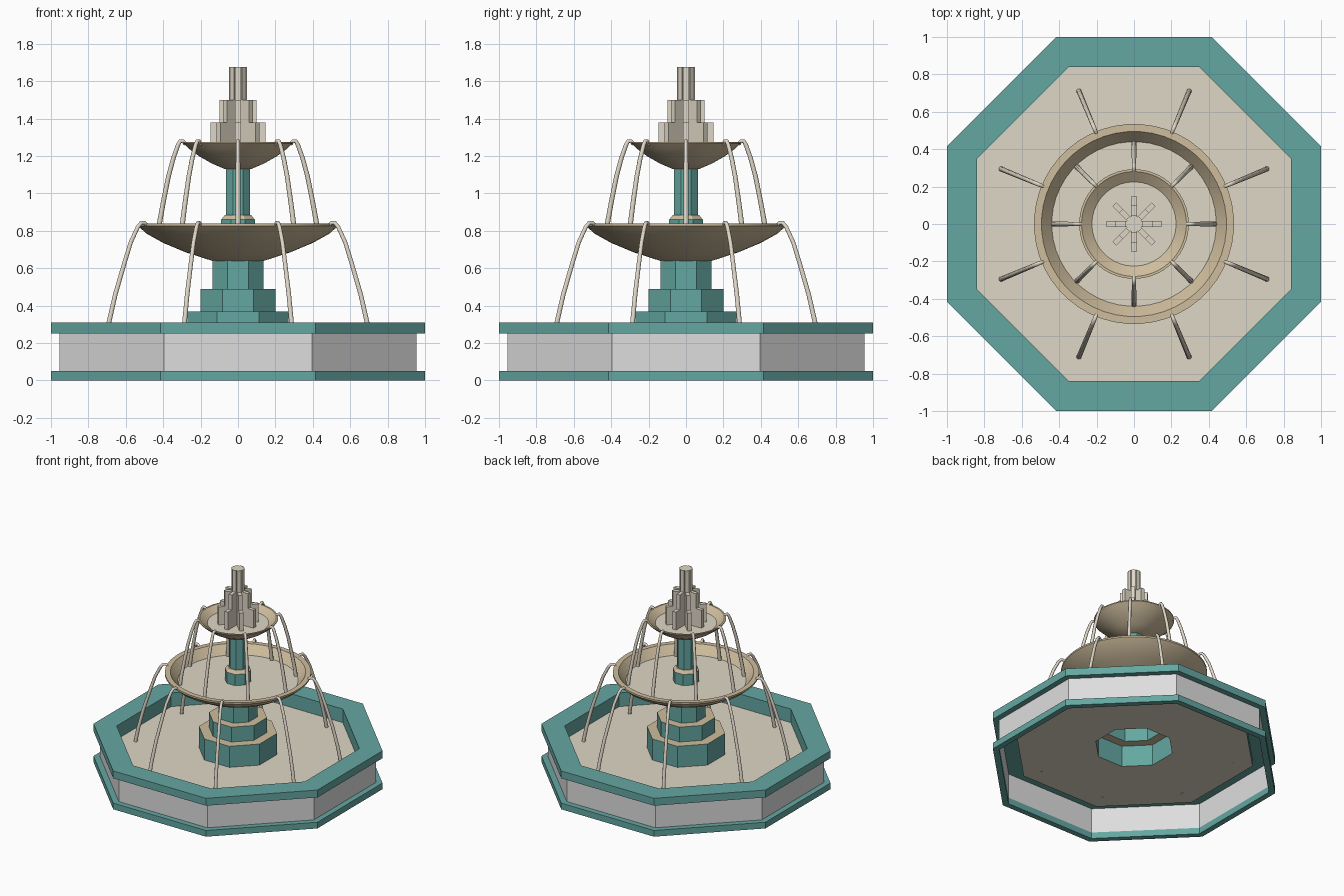
import bpy, bmesh, math
from mathutils import Matrix

cube = bpy.data.objects.get("Cube")
if cube:
    bpy.data.objects.remove(cube, do_unlink=True)


def material(name, rgb):
    m = bpy.data.materials.new(name)
    m.use_nodes = True
    m.diffuse_color = (*rgb, 1)
    bsdf = next(n for n in m.node_tree.nodes if n.type == 'BSDF_PRINCIPLED')
    bsdf.inputs["Base Color"].default_value = (*rgb, 1)
    return m


TEAL = material("teal stone", (0.13, 0.39, 0.36))
WHITE = material("white panel", (0.73, 0.73, 0.73))
TAN = material("tan stone", (0.62, 0.51, 0.34))
PALE = material("pale water", (0.74, 0.68, 0.57))


def finish(name, bm, mats):
    mesh = bpy.data.meshes.new(name)
    bm.to_mesh(mesh)
    bm.free()
    for m in mats:
        mesh.materials.append(m)
    ob = bpy.data.objects.new(name, mesh)
    bpy.context.collection.objects.link(ob)
    return ob


def lathe(name, profile, mats, accents=(), sides=8):
    """Revolve (radius, z) points; segments listed in accents use the second material.
    Octagons take flat-to-centre radii and face the axes."""
    bm = bmesh.new()
    octagon = sides == 8
    grow = 1 / math.cos(math.pi / 8) if octagon else 1
    rings = []
    for r, z in profile:
        ring = []
        for k in range(sides):
            a = math.tau * (k + 0.5) / sides
            ring.append(bm.verts.new((r * grow * math.cos(a), r * grow * math.sin(a), z)))
        rings.append(ring)
    for s, (lo, hi) in enumerate(zip(rings, rings[1:])):
        for k in range(sides):
            n = (k + 1) % sides
            f = bm.faces.new((lo[k], lo[n], hi[n], hi[k]))
            f.material_index = int(s in accents)
    bmesh.ops.remove_doubles(bm, verts=bm.verts, dist=0.0001)
    ob = finish(name, bm, mats)
    if not octagon:
        bpy.ops.object.select_all(action='DESELECT')
        ob.select_set(True)
        bpy.context.view_layer.objects.active = ob
        bpy.ops.object.shade_smooth_by_angle(angle=math.radians(32))
    return ob


# Octagonal basin, open underneath
lathe("base_trim", [(.955, .05), (.955, 0), (1, 0), (1, .05), (.955, .05)], [TEAL])
lathe("basin_wall", [(.955, .05), (.955, .25)], [WHITE])
lathe("basin_rim", [(.84, .25), (1, .25), (1, .31), (.84, .31), (.84, .2)], [TEAL])
lathe("basin_water", [(.84, .2), (.27, .2)], [PALE])

# Stepped hollow pedestal and upper column
lathe("pedestal", [(.27, .2), (.27, .37), (.2, .37), (.2, .49), (.135, .49), (.135, .65)],
      [TEAL, TAN], accents=(1, 3))
lathe("column", [(.09, .76), (.09, .86), (.07, .885), (.063, .885), (.063, 1.14)],
      [TEAL, TAN], accents=(1, 2))

# Two round bowls with water inside
lathe("lower_bowl", [(0, .64), (.14, .64), (.28, .685), (.4, .735), (.49, .785), (.535, .825),
                     (.535, .838), (.495, .838), (.44, .77), (0, .77)],
      [TAN, PALE], accents=(8,), sides=48)
lathe("upper_bowl", [(0, 1.13), (.07, 1.13), (.14, 1.16), (.21, 1.2), (.26, 1.237), (.293, 1.268),
                     (.293, 1.275), (.28, 1.275), (.225, 1.235), (0, 1.235)],
      [TAN, PALE], accents=(8,), sides=48)

# Stepped fins: four crossing slabs per tier make an eight-rayed star
bm = bmesh.new()
for reach, bottom, top in [(.148, 1.22, 1.38), (.1, 1.38, 1.5), (.047, 1.5, 1.675)]:
    for k in range(4):
        place = (Matrix.Rotation(k * math.pi / 4, 4, 'Z')
                 @ Matrix.Translation((0, 0, (bottom + top) / 2))
                 @ Matrix.Diagonal((2 * reach, .03, top - bottom, 1)))
        bmesh.ops.create_cube(bm, size=1, matrix=place)
finish("finial_fins", bm, [PALE])


# Arching water jets, eight around each bowl
def jets(name, path, phase):
    cu = bpy.data.curves.new(name, 'CURVE')
    cu.dimensions = '3D'
    cu.bevel_depth = .014
    cu.bevel_resolution = 2
    cu.use_fill_caps = True
    cu.materials.append(PALE)
    for k in range(8):
        a = (k + phase) * math.tau / 8
        sp = cu.splines.new('POLY')
        sp.points.add(len(path) - 1)
        sp.use_smooth = True
        for i, (p, (r, z)) in enumerate(zip(sp.points, path)):
            p.co = (r * math.cos(a), r * math.sin(a), z, 1)
            p.radius = .7 + .3 * i / (len(path) - 1)
    ob = bpy.data.objects.new(name, cu)
    bpy.context.collection.objects.link(ob)
    bpy.ops.object.select_all(action='DESELECT')
    ob.select_set(True)
    bpy.context.view_layer.objects.active = ob
    bpy.ops.object.convert(target='MESH')


jets("lower_jets", [(.52, .825), (.54, .843), (.56, .843), (.58, .82), (.62, .74), (.66, .62),
                    (.71, .46), (.747, .31), (.768, .2)], .5)
jets("upper_jets", [(.28, 1.262), (.295, 1.28), (.308, 1.28), (.32, 1.26), (.345, 1.19),
                    (.372, 1.09), (.4, .95), (.42, .84), (.43, .77)], 0)
